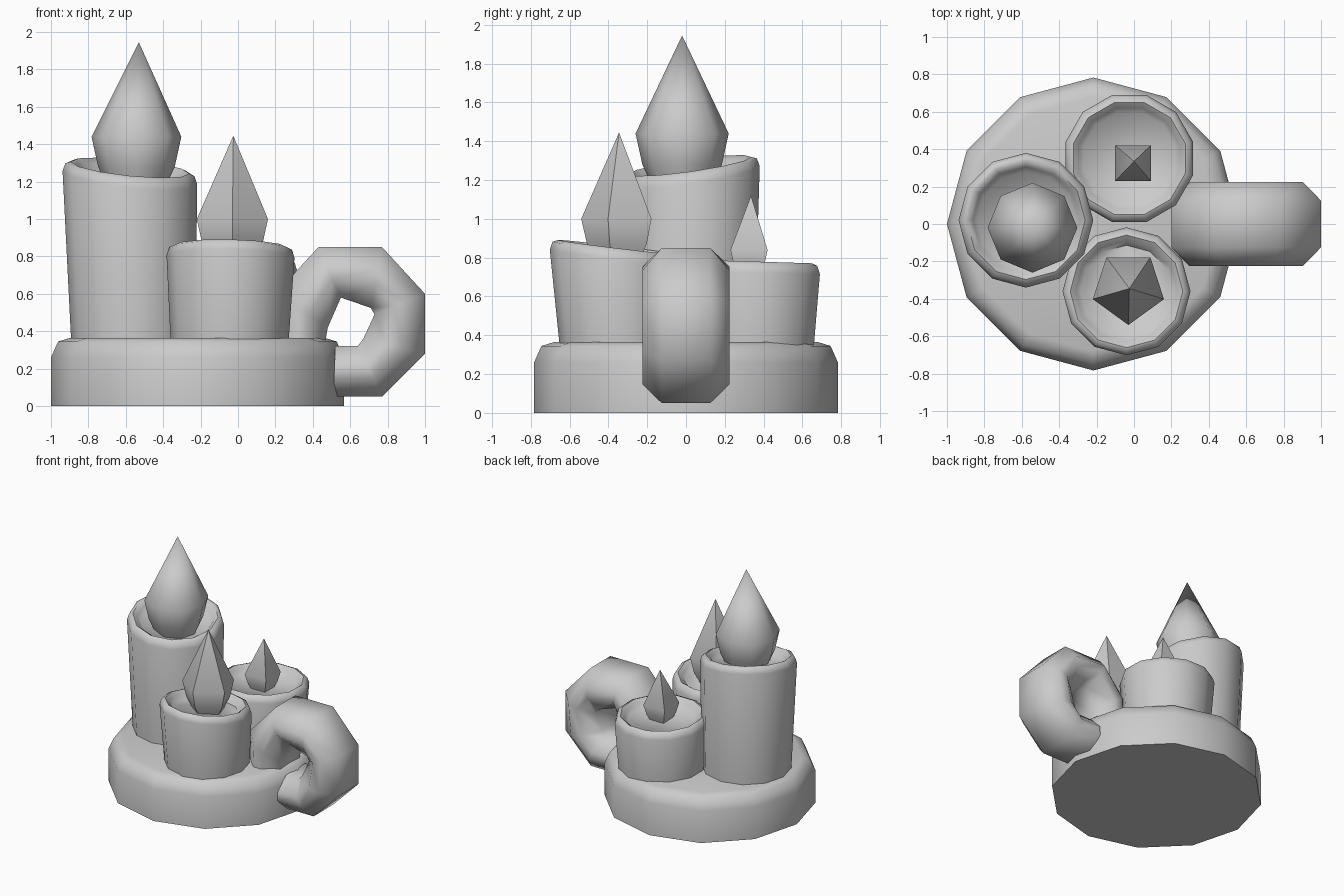
import bpy
import bmesh
import math

if "Cube" in bpy.data.objects:
    bpy.data.objects.remove(bpy.data.objects["Cube"])


def skin(name, rings, angle=60, cap_start=True, cap_end=True):
    """Join equal-length loops of points into a closed skin."""
    bm = bmesh.new()
    loops = [[bm.verts.new(p) for p in ring] for ring in rings]
    n = len(loops[0])
    for a, b in zip(loops, loops[1:]):
        for i in range(n):
            j = (i + 1) % n
            bm.faces.new((a[i], a[j], b[j], b[i]))
    if cap_start:
        bm.faces.new(loops[0][::-1])
    if cap_end:
        bm.faces.new(loops[-1])
    bmesh.ops.remove_doubles(bm, verts=bm.verts, dist=1e-5)
    bmesh.ops.recalc_face_normals(bm, faces=bm.faces)
    mesh = bpy.data.meshes.new(name)
    bm.to_mesh(mesh)
    bm.free()
    obj = bpy.data.objects.new(name, mesh)
    bpy.context.collection.objects.link(obj)
    bpy.ops.object.select_all(action='DESELECT')
    obj.select_set(True)
    bpy.context.view_layer.objects.active = obj
    bpy.ops.object.shade_smooth_by_angle(angle=math.radians(angle))
    return obj


def ring(cx, cy, z, r, n=12, turn=0.0, sx=0.0, sy=0.0):
    """Horizontal loop whose height may slope along x and y."""
    pts = []
    for i in range(n):
        a = math.radians(turn) + math.tau * i / n
        dx, dy = r * math.cos(a), r * math.sin(a)
        pts.append((cx + dx, cy + dy, z + sx * dx + sy * dy))
    return pts


# Round dish
skin("dish", [ring(-0.217, 0, z, r) for z, r in
              ((0, 0.783), (0.26, 0.783), (0.345, 0.745), (0.365, 0.68))])


# Candles with sloping, slightly hollow tops
def candle(name, base, top, r, z, sx, sy, turn):
    rings = [ring(*base, 0.33, r * 0.92, turn=turn)]
    for scale, drop in ((1.0, 0.055), (0.96, 0.012), (0.88, 0.0), (0.79, 0.025), (0.72, 0.06)):
        rings.append(ring(*top, z - drop, r * scale, turn=turn, sx=sx, sy=sy))
    skin(name, rings)


candle("tall_candle", (-0.56, 0.02), (-0.578, 0.02), 0.36, 1.275, -0.10, 0.14, 0)
candle("front_candle", (-0.045, -0.335), (-0.04, -0.36), 0.342, 0.855, -0.02, -0.12, 0)
candle("back_candle", (-0.025, 0.345), (-0.025, 0.35), 0.352, 0.78, 0.0, -0.03, 15)


# Faceted flames: narrow foot, wide shoulder, pointed tip
def flame(name, centre, tip, n, turn, profile, angle):
    rings = [ring(*centre, z, r, n, turn) for z, r in profile]
    rings.append([tip] * n)
    skin(name, rings, angle, cap_end=False)


flame("tall_flame", (-0.543, -0.02), (-0.53, -0.02, 1.945), 8, 0,
      ((1.18, 0.16), (1.28, 0.205), (1.44, 0.24)), 60)
flame("front_flame", (-0.03, -0.34), (-0.025, -0.345, 1.445), 5, -90,
      ((0.78, 0.12), (0.87, 0.17), (1.0, 0.20)), 60)
flame("back_flame", (-0.005, 0.325), (0.0, 0.335, 1.12), 4, 45,
      ((0.69, 0.07), (0.76, 0.11), (0.84, 0.135)), 60)

# Looped handle: (outer, inner) stations in the xz plane
stations = (
    ((0.20, 0.30), (0.46, 0.30)),
    ((0.20, 0.60), (0.48, 0.42)),
    ((0.43, 0.85), (0.55, 0.58)),
    ((0.77, 0.85), (0.71, 0.525)),
    ((1.00, 0.60), (0.73, 0.49)),
    ((1.00, 0.28), (0.67, 0.36)),
    ((0.77, 0.05), (0.64, 0.32)),
    ((0.51, 0.05), (0.52, 0.32)),
)
section = ((0.125, 0.0), (0.225, 0.36), (0.225, 0.62), (0.125, 1.0),
           (-0.125, 1.0), (-0.225, 0.62), (-0.225, 0.36), (-0.125, 0.0))
skin("handle", [[(o[0] + (i[0] - o[0]) * t, y, o[1] + (i[1] - o[1]) * t)
                 for y, t in section] for o, i in stations])
